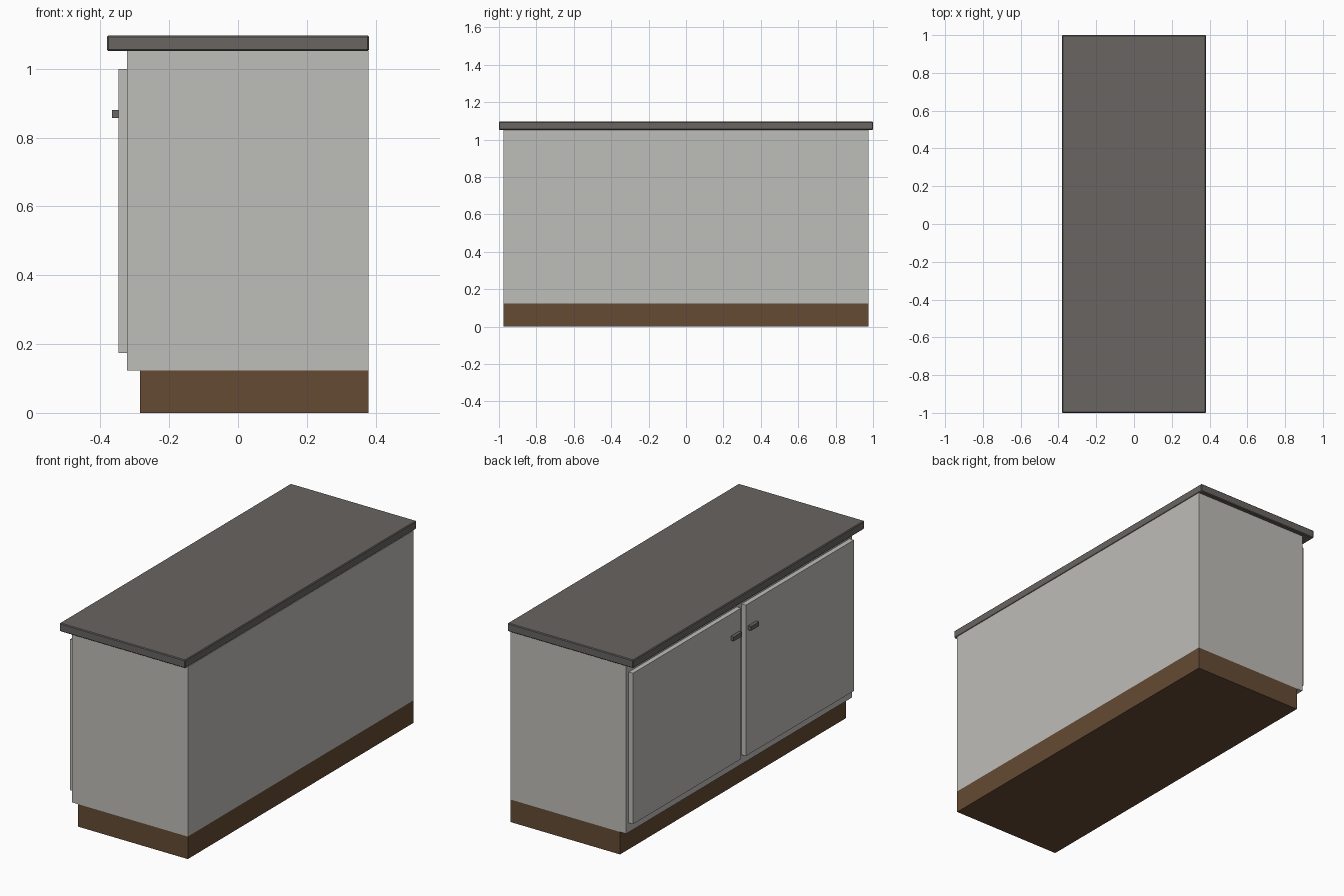
import bpy

cube = bpy.data.objects.get("Cube")
if cube:
    bpy.data.objects.remove(cube, do_unlink=True)


def material(name, r, g, b):
    mat = bpy.data.materials.new(name)
    mat.use_nodes = True
    mat.diffuse_color = (r, g, b, 1)
    mat.node_tree.nodes["Principled BSDF"].inputs["Base Color"].default_value = (r, g, b, 1)
    return mat


def box(name, x, y, z, mat, bevel=0):
    """Box spanning the given (min, max) range on each axis."""
    bpy.ops.mesh.primitive_cube_add(size=1, location=[sum(r) / 2 for r in (x, y, z)])
    obj = bpy.context.object
    obj.name = name
    obj.scale = [r[1] - r[0] for r in (x, y, z)]
    bpy.ops.object.transform_apply(location=False, rotation=False, scale=True)
    obj.data.materials.append(mat)
    if bevel:
        mod = obj.modifiers.new("edge_bevel", "BEVEL")
        mod.width = bevel
        mod.segments = 1
    return obj


paint = material("pale_grey_paint", 0.515, 0.508, 0.479)
wood = material("brown_wood", 0.130, 0.070, 0.035)
stone = material("dark_grey_stone", 0.138, 0.128, 0.119)
metal = material("handle_grey", 0.138, 0.128, 0.119)

# Plinth, carcass and worktop
box("plinth", (-0.285, 0.38), (-0.977, 0.977), (0, 0.123), wood)
box("cabinet_body", (-0.322, 0.38), (-0.977, 0.977), (0.123, 1.052), paint)
box("worktop", (-0.381, 0.381), (-1, 1), (1.052, 1.097), stone, bevel=0.004)

# Pair of doors with handles beside the centre gap
for side, sign in (("left", -1), ("right", 1)):
    door_y = sorted((sign * 0.02, sign * 0.955))
    handle_y = sorted((sign * 0.04, sign * 0.11))
    box(side + "_door", (-0.348, -0.322), door_y, (0.174, 1.0), paint)
    box(side + "_handle", (-0.366, -0.348), handle_y, (0.857, 0.88), metal)
